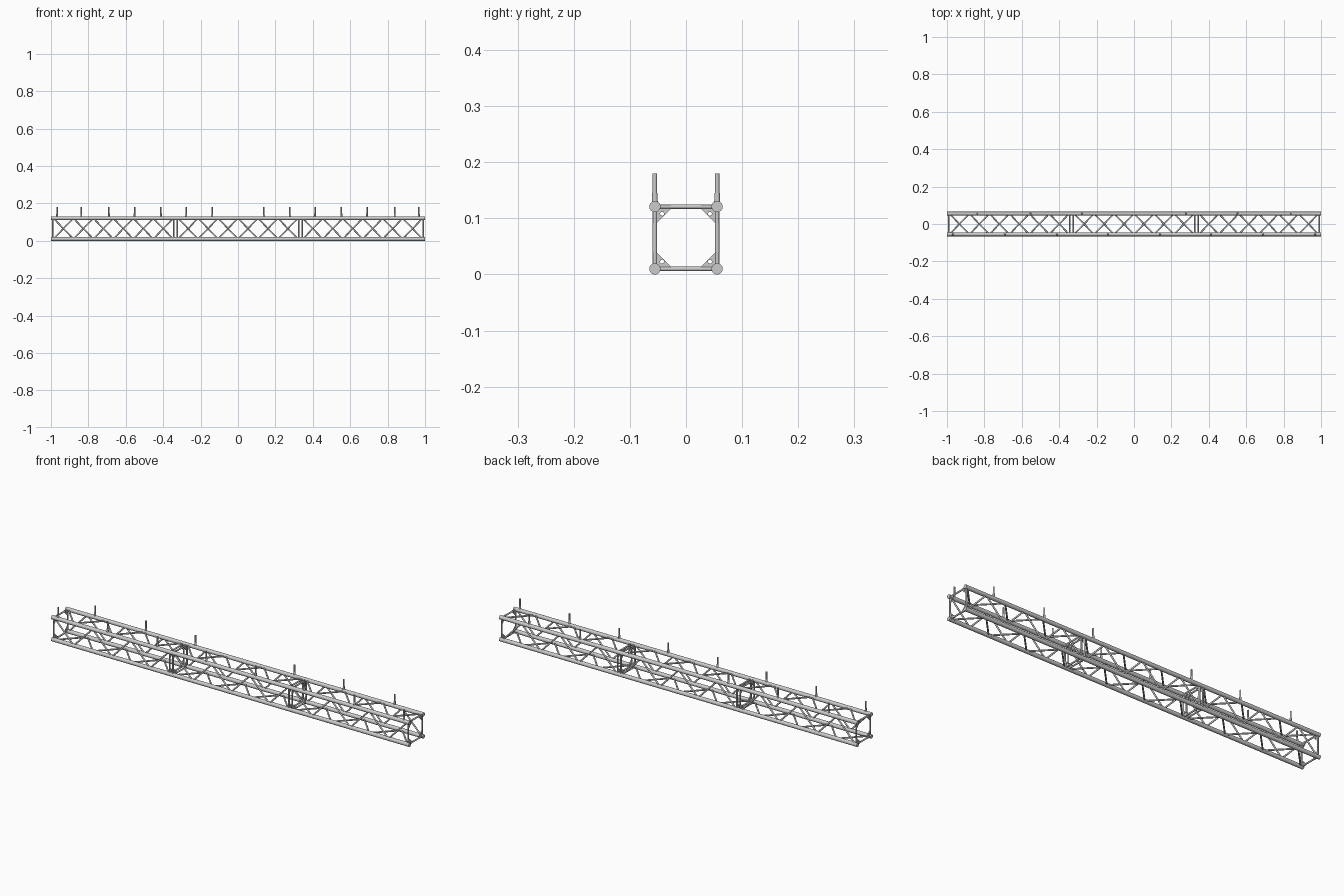
import bpy, bmesh, math
from mathutils import Vector, Matrix

if "Cube" in bpy.data.objects:
    bpy.data.objects.remove(bpy.data.objects["Cube"])

H = 0.0555            # half spacing of the chords
ZC = 0.0655           # height of the truss axis
R = 0.0100            # chord radius
SEC = 2 / 3           # section length
CORNERS = [(-1, -1), (1, -1), (1, 1), (-1, 1)]
CENTRES = (-SEC, 0, SEC)


def tube(bm, a, b, r, r2=None, sides=16):
    a, b = Vector(a), Vector(b)
    d = b - a
    m = Matrix.Translation((a + b) / 2) @ d.to_track_quat('Z', 'Y').to_matrix().to_4x4()
    bmesh.ops.create_cone(bm, cap_ends=True, segments=sides, radius1=r,
                          radius2=r if r2 is None else r2, depth=d.length, matrix=m)


def finish(bm, name):
    bmesh.ops.recalc_face_normals(bm, faces=bm.faces)
    me = bpy.data.meshes.new(name)
    bm.to_mesh(me)
    bm.free()
    ob = bpy.data.objects.new(name, me)
    bpy.context.collection.objects.link(ob)
    bpy.ops.object.select_all(action='DESELECT')
    ob.select_set(True)
    bpy.context.view_layer.objects.active = ob
    bpy.ops.object.shade_smooth_by_angle(angle=math.radians(35))
    return ob


def pt(x, c):
    return Vector((x, c[0] * H, ZC + c[1] * H))


# gusset plate: chamfered corner outline with a round hole
def gusset_mesh():
    cu = bpy.data.curves.new("gusset_outline", 'CURVE')
    cu.dimensions, cu.fill_mode, cu.extrude = '2D', 'BOTH', 0.0025
    outline = [(-.004, -.004), (.029, -.004), (.029, .004), (.004, .029), (-.004, .029)]
    hole = [(.0128 + .0036 * math.cos(i * math.pi / 8),
             .0128 + .0036 * math.sin(i * math.pi / 8)) for i in range(16)]
    for pts in (outline, hole):
        s = cu.splines.new('POLY')
        s.points.add(len(pts) - 1)
        for p, (x, y) in zip(s.points, pts):
            p.co = (x, y, 0, 1)
        s.use_cyclic_u = True
    ob = bpy.data.objects.new("gusset_outline", cu)
    bpy.context.collection.objects.link(ob)
    dg = bpy.context.evaluated_depsgraph_get()
    me = bpy.data.meshes.new_from_object(ob.evaluated_get(dg))
    bpy.data.objects.remove(ob)
    return me


gusset = gusset_mesh()

for n, cx in enumerate(CENTRES, 1):
    # four main chords
    bm = bmesh.new()
    for c in CORNERS:
        tube(bm, pt(cx - SEC / 2, c), pt(cx + SEC / 2, c), R, sides=24)
    finish(bm, f"section_{n}_chords")

    # zigzag bracing, opposite faces run in opposite phase
    bm = bmesh.new()
    x0, cells = cx - SEC / 2 + 0.013, 6
    step = (SEC - 0.026) / cells
    for f in range(4):
        pair = (CORNERS[f], CORNERS[(f + 1) % 4])
        for i in range(cells):
            tube(bm, pt(x0 + i * step, pair[i % 2]),
                 pt(x0 + (i + 1) * step, pair[(i + 1) % 2]), 0.004, sides=12)
    finish(bm, f"section_{n}_braces")

    # square end frames
    bars, plates = bmesh.new(), bmesh.new()
    for e in (-1, 1):
        x = cx + e * (SEC / 2 - 0.009)
        for f in range(4):
            tube(bars, pt(x, CORNERS[f]), pt(x, CORNERS[(f + 1) % 4]), 0.004)
        for c in CORNERS:
            m = Matrix(((0, 0, 1, x), (-c[0], 0, 0, c[0] * H),
                        (0, -c[1], 0, ZC + c[1] * H), (0, 0, 0, 1)))
            start = len(plates.verts)
            plates.from_mesh(gusset)
            plates.verts.ensure_lookup_table()
            bmesh.ops.transform(plates, matrix=m, verts=plates.verts[start:])
    bmesh.ops.remove_doubles(plates, verts=plates.verts, dist=1e-5)
    finish(bars, f"section_{n}_frame_bars")
    finish(plates, f"section_{n}_gussets")

# upright pins, alternating between the two top chords
rows = {"front": (-1, (.138, .412, .69, .967)), "back": (1, (.277, .553, .838))}
for name, (side, xs) in rows.items():
    bm = bmesh.new()
    for x in [s * v for v in xs for s in (-1, 1)]:
        p = pt(x, (side, 1))
        tube(bm, p, p + Vector((0, 0, .024)), 0.0055, 0.0047)
        tube(bm, p + Vector((0, 0, .02)), p + Vector((0, 0, .059)), 0.004)
    finish(bm, f"{name}_pins")

bpy.data.meshes.remove(gusset)
